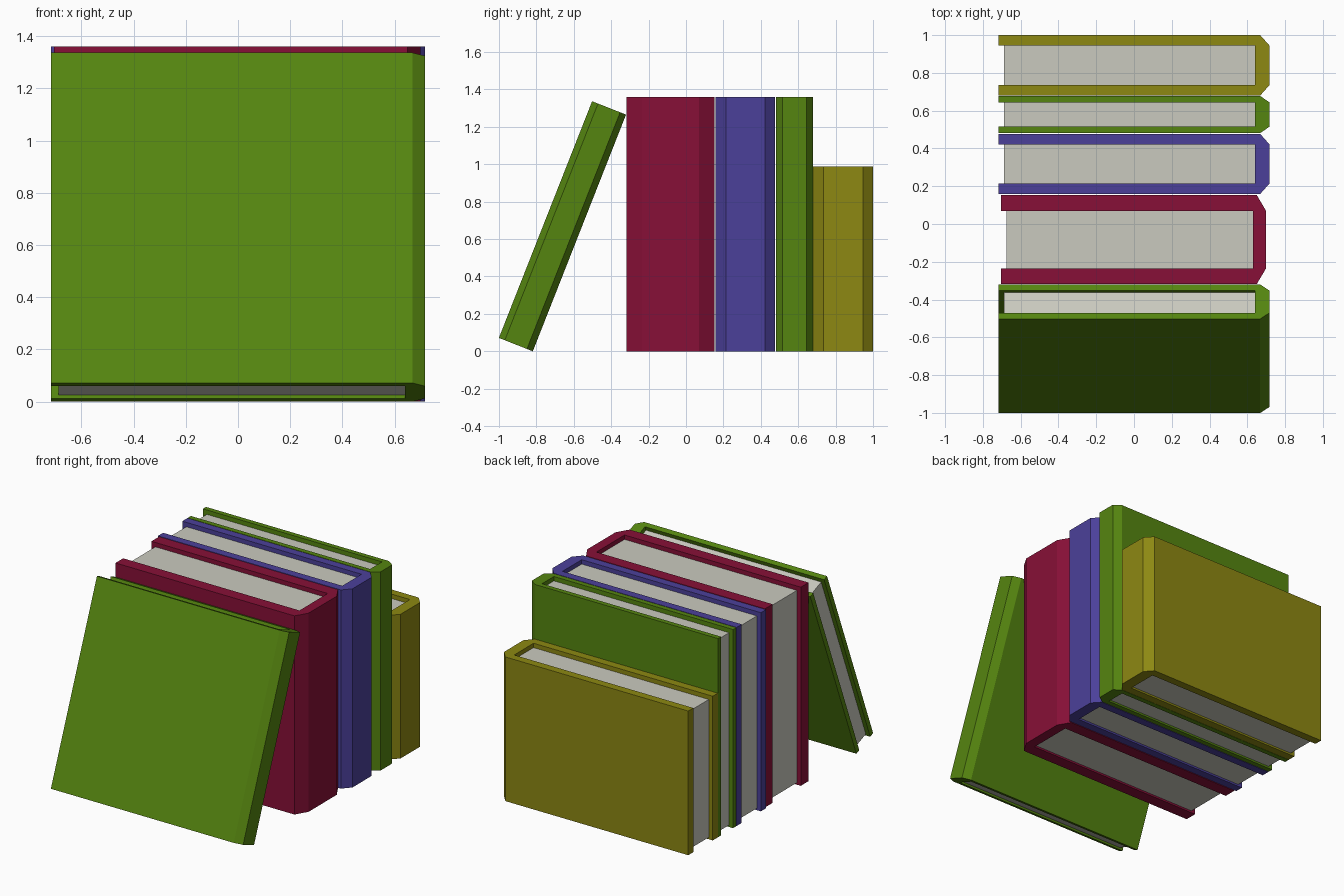
import bpy, bmesh, math

if "Cube" in bpy.data.objects:
    bpy.data.objects.remove(bpy.data.objects["Cube"])


def material(name, rgb):
    m = bpy.data.materials.new(name)
    m.diffuse_color = (*rgb, 1)
    m.use_nodes = True
    m.node_tree.nodes["Principled BSDF"].inputs["Base Color"].default_value = m.diffuse_color
    return m


def prism(name, outline, z0, z1, mat):
    """Extrude a closed xy outline between two heights."""
    bm = bmesh.new()
    face = bm.faces.new([bm.verts.new((x, y, z0)) for x, y in outline])
    ext = bmesh.ops.extrude_face_region(bm, geom=[face])
    for v in ext["geom"]:
        if isinstance(v, bmesh.types.BMVert):
            v.co.z = z1
    bmesh.ops.recalc_face_normals(bm, faces=bm.faces)
    me = bpy.data.meshes.new(name)
    bm.to_mesh(me)
    bm.free()
    ob = bpy.data.objects.new(name, me)
    bpy.context.collection.objects.link(ob)
    me.materials.append(mat)
    return ob


def book(name, mat, y0, y1, height, t, x0=-0.717, x1=0.717, spine=0.077):
    """C-shaped cover with a bevelled spine, and a recessed page block."""
    xi, xc, gap = x1 - spine, x1 - 0.049, 0.03
    cover = prism(name + "_cover", [
        (x0, y0), (xc, y0), (x1, y0 + t), (x1, y1 - t), (xc, y1), (x0, y1),
        (x0, y1 - t), (xi, y1 - t), (xi, y0 + t), (x0, y0 + t)], 0, height, mat)
    pages = prism(name + "_pages", [
        (x0 + gap, y0 + t), (xi, y0 + t), (xi, y1 - t), (x0 + gap, y1 - t)],
        0.013, height - gap, paper)
    return cover, pages


green = material("green", (0.091, 0.235, 0.005))
red = material("red", (0.242, 0.005, 0.038))
blue = material("blue", (0.071, 0.051, 0.323))
olive = material("olive", (0.266, 0.246, 0.006))
paper = material("paper", (0.59, 0.59, 0.52))

# Upright books
book("red_book", red, -0.318, 0.153, 1.36, 0.083, -0.705, 0.699, 0.069)
book("blue_book", blue, 0.159, 0.477, 1.36, 0.055)
book("green_book", green, 0.481, 0.678, 1.36, 0.034)
book("olive_book", olive, 0.68, 1.0, 0.987, 0.055)

# Leaning book, tipped about its lower back edge
for part in book("leaning_book", green, -0.195, 0, 1.36, 0.034):
    part.location = (0, -0.819, 0)
    part.rotation_euler = (-math.radians(21.5), 0, 0)
